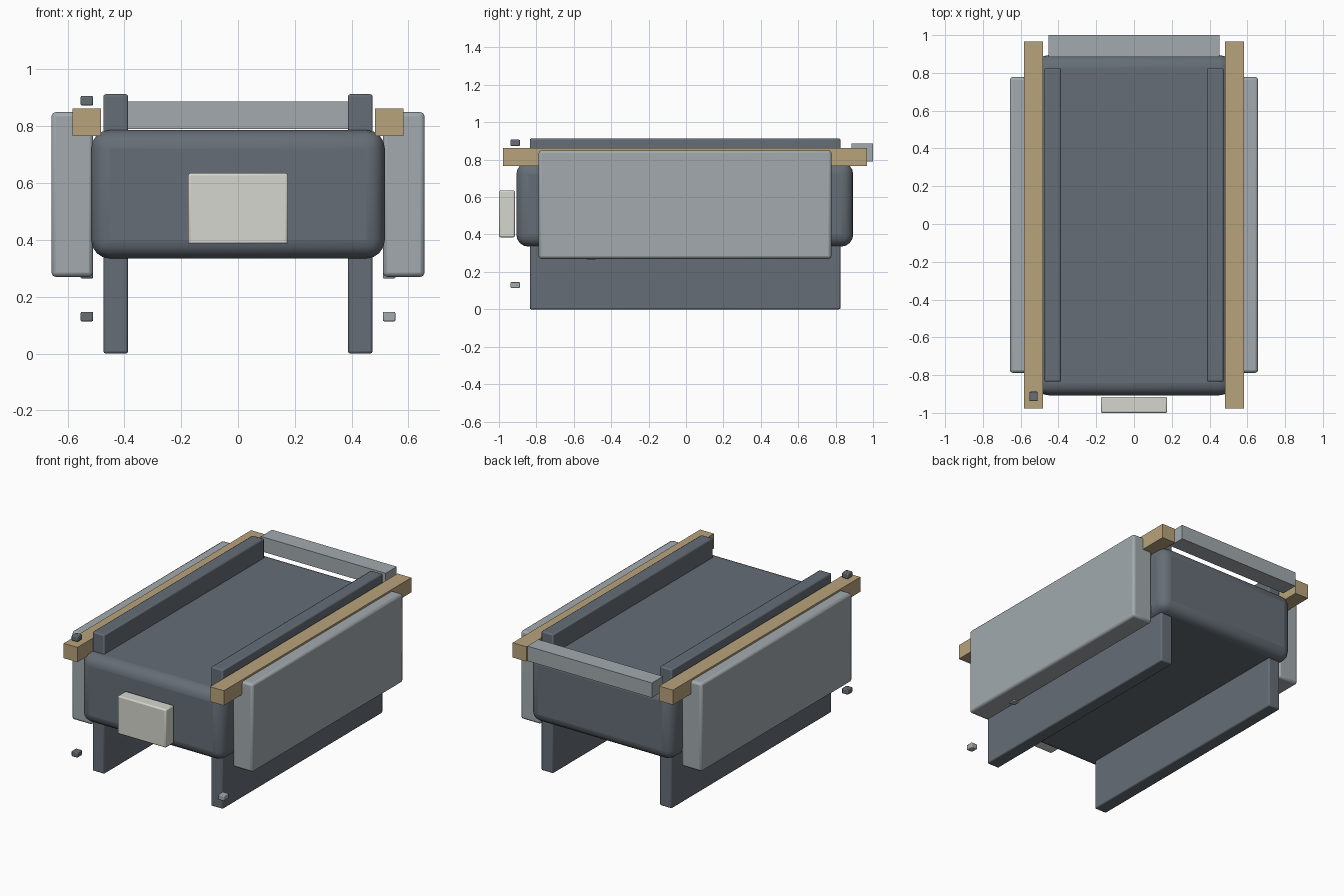
import bpy
import math

if "Cube" in bpy.data.objects:
    bpy.data.objects.remove(bpy.data.objects["Cube"])


def material(name, rgb):
    m = bpy.data.materials.new(name)
    m.diffuse_color = (*rgb, 1)
    m.use_nodes = True
    m.node_tree.nodes["Principled BSDF"].inputs["Base Color"].default_value = m.diffuse_color
    return m


DARK = material("dark_grey", (0.13, 0.155, 0.18))
LIGHT = material("light_grey", (0.36, 0.40, 0.42))
TAN = material("tan", (0.48, 0.37, 0.20))
PALE = material("pale", (0.67, 0.67, 0.62))


def box(name, x, y, z, mat, bevel=0, segments=2):
    """Box spanning the given (min, max) ranges, with optional rounded edges."""
    spans = (x, y, z)
    bpy.ops.mesh.primitive_cube_add(size=1, location=[(a + b) / 2 for a, b in spans])
    ob = bpy.context.object
    ob.name = name
    ob.scale = [b - a for a, b in spans]
    bpy.ops.object.transform_apply(location=False, rotation=False, scale=True)
    ob.data.materials.append(mat)
    if bevel:
        mod = ob.modifiers.new("rounded_edges", 'BEVEL')
        mod.width = bevel
        mod.segments = segments
        bpy.ops.object.shade_smooth_by_angle(angle=math.radians(35))
    return ob


# Main body
box("body", (-0.517, 0.517), (-0.907, 0.894), (0.335, 0.787), DARK, 0.065, 4)

# Parts repeated on both sides
for side, s in (("left", -1), ("right", 1)):
    def span(a, b):
        return tuple(sorted((s * a, s * b)))

    box(side + "_runner", span(0.387, 0.474), (-0.835, 0.826), (0, 0.913), DARK, 0.008)
    box(side + "_side_panel", span(0.51, 0.657), (-0.788, 0.778), (0.27, 0.85), LIGHT, 0.015)
    box(side + "_rail", span(0.482, 0.582), (-0.978, 0.967), (0.765, 0.862), TAN)
    # Small studs below the panels
    stud_mat = DARK if s < 0 else LIGHT
    for part, y, z in (("front_stud", -0.913, 0.13), ("under_stud", -0.508, 0.281)):
        box(side + "_" + part, span(0.51, 0.554), (y - 0.025, y + 0.025),
            (z - 0.017, z + 0.017), stud_mat, 0.005)

# Upper stud, left side only
box("upper_stud", (-0.554, -0.51), (-0.938, -0.888), (0.873, 0.907), DARK, 0.005)

# Rear cross bar and front plate
box("rear_bar", (-0.453, 0.453), (0.885, 1.0), (0.79, 0.887), LIGHT)
box("front_plate", (-0.176, 0.176), (-1.0, -0.915), (0.385, 0.635), PALE, 0.008)
